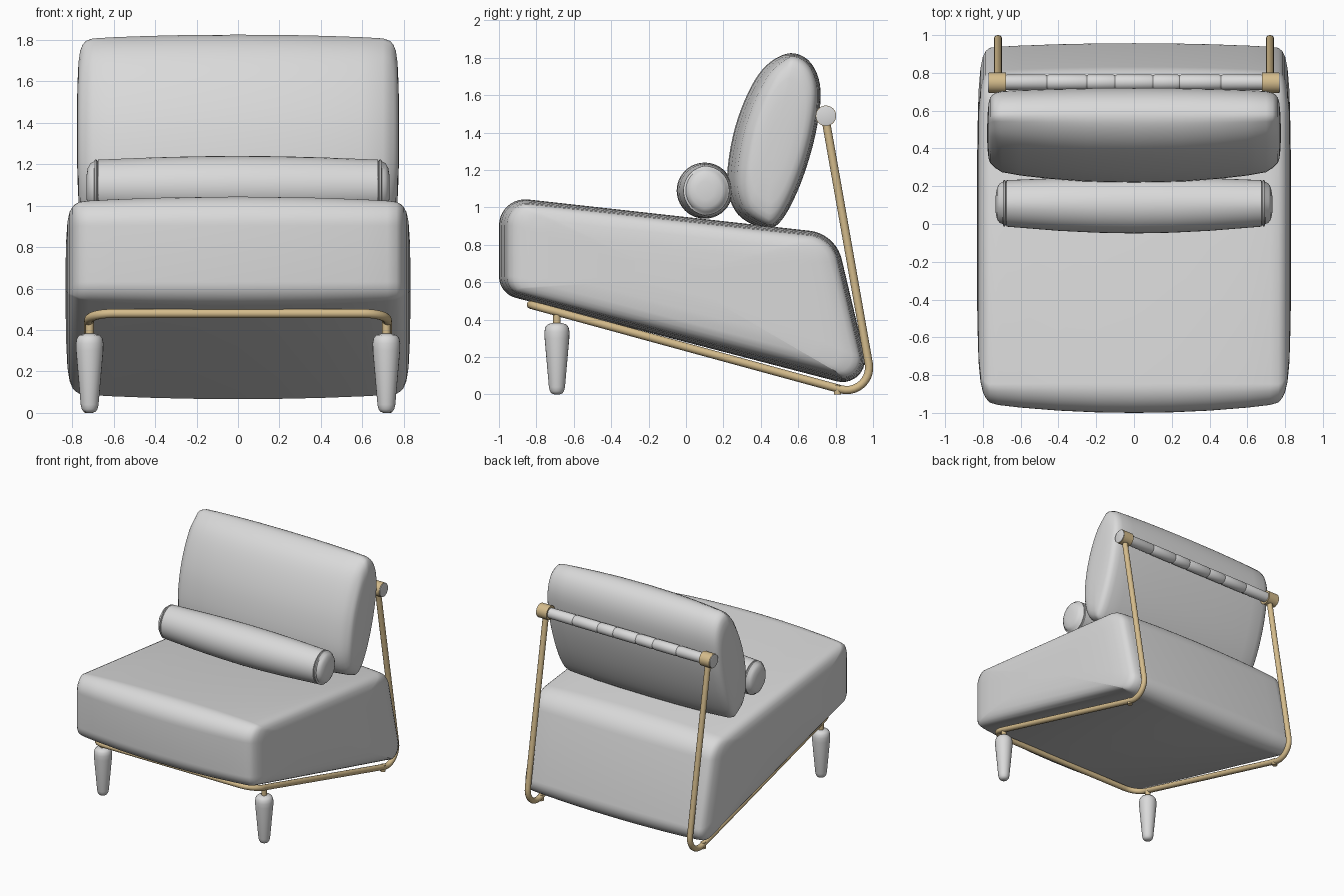
import bpy, bmesh, math
from mathutils import Vector, Matrix

if "Cube" in bpy.data.objects:
    bpy.data.objects.remove(bpy.data.objects["Cube"])


def material(name, rgb):
    m = bpy.data.materials.new(name)
    m.diffuse_color = (*rgb, 1)
    m.use_nodes = True
    m.node_tree.nodes["Principled BSDF"].inputs["Base Color"].default_value = m.diffuse_color
    return m


FABRIC = material("light_grey", (0.70, 0.70, 0.70))
BRASS = material("brass", (0.66, 0.50, 0.26))


def finish(ob, mat, angle=40):
    ob.data.materials.append(mat)
    bpy.ops.object.select_all(action='DESELECT')
    ob.select_set(True)
    bpy.context.view_layer.objects.active = ob
    bpy.ops.object.shade_smooth_by_angle(angle=math.radians(angle))


def mesh_object(name, rings, mat, matrix=None, angle=40):
    """Skin a row of closed rings and cap both ends."""
    bm = bmesh.new()
    loops = [[bm.verts.new(p) for p in ring] for ring in rings]
    n = len(loops[0])
    for a, b in zip(loops, loops[1:]):
        for i in range(n):
            j = (i + 1) % n
            bm.faces.new((a[i], a[j], b[j], b[i]))
    bm.faces.new(loops[0])
    bm.faces.new(loops[-1])
    bmesh.ops.recalc_face_normals(bm, faces=bm.faces)
    if matrix:
        bm.transform(matrix)
    me = bpy.data.meshes.new(name)
    bm.to_mesh(me)
    bm.free()
    ob = bpy.data.objects.new(name, me)
    bpy.context.collection.objects.link(ob)
    finish(ob, mat, angle)
    return ob


def fillet(points, radii, closed, steps=10):
    """Round the corners of a path."""
    pts = [Vector(p) for p in points]
    out = []
    for i, (p, r) in enumerate(zip(pts, radii)):
        if r == 0 or (not closed and i in (0, len(pts) - 1)):
            out.append(p)
            continue
        d1 = (pts[i - 1] - p).normalized()
        d2 = (pts[(i + 1) % len(pts)] - p).normalized()
        h = d1.angle(d2) / 2
        c = p + (d1 + d2).normalized() * (r / math.sin(h))
        a = (p + d1 * (r / math.tan(h)) - c).normalized()
        b = (p + d2 * (r / math.tan(h)) - c).normalized()
        out += [c + a.slerp(b, k / steps) * r for k in range(steps + 1)]
    return out


def smooth_loop(points, steps=5):
    """Closed Catmull-Rom curve through (y, z) points."""
    p = [Vector((0, y, z)) for y, z in points]
    n, out = len(p), []
    for i in range(n):
        a, b, c, d = p[i - 1], p[i], p[(i + 1) % n], p[(i + 2) % n]
        for k in range(steps):
            t = k / steps
            out.append(0.5 * (2 * b + (c - a) * t + (2 * a - 5 * b + 4 * c - d) * t * t
                              + (3 * b - a - 3 * c + d) * t ** 3))
    return out


def cushion(name, profile, stations, front=1.0, rest=0.45):
    """Side profile swept along x; stations are (x, inset, scale), mirrored."""
    n = len(profile)
    centre = sum(profile, Vector()) / n
    area = sum(profile[i - 1].y * profile[i].z - profile[i].y * profile[i - 1].z for i in range(n))
    sign = 1 if area > 0 else -1
    normals = []
    for i in range(n):
        t = (profile[(i + 1) % n] - profile[i - 1]).normalized()
        normals.append(Vector((0, t.z, -t.y)) * sign)
    full = [(-x, i, s) for x, i, s in reversed(stations) if x > 0] + stations
    rings = []
    for x, inset, s in full:
        ring = []
        for p, nm in zip(profile, normals):
            w = rest + (front - rest) * max(0, -nm.y)
            q = centre + (p - nm * inset * w - centre) * s
            ring.append(Vector((x, q.y, q.z)))
        rings.append(ring)
    return mesh_object(name, rings, FABRIC)


def lathe(name, profile, loc, mat, along_x=False, sides=24, angle=40):
    """Turned part from (radius, height) pairs."""
    rings = [[Vector((r * math.cos(2 * math.pi * k / sides), r * math.sin(2 * math.pi * k / sides), h))
              for k in range(sides)] for r, h in profile]
    m = Matrix.Translation(loc)
    if along_x:
        m = m @ Matrix.Rotation(math.pi / 2, 4, 'Y')
    return mesh_object(name, rings, mat, m, angle)


def tube(name, path, radius, mat):
    cu = bpy.data.curves.new(name, 'CURVE')
    cu.dimensions = '3D'
    cu.bevel_depth = radius
    cu.bevel_resolution = 4
    cu.use_fill_caps = True
    sp = cu.splines.new('POLY')
    sp.points.add(len(path) - 1)
    for q, p in zip(sp.points, path):
        q.co = (*p, 1)
    ob = bpy.data.objects.new(name, cu)
    bpy.context.collection.objects.link(ob)
    bpy.ops.object.select_all(action='DESELECT')
    ob.select_set(True)
    bpy.context.view_layer.objects.active = ob
    bpy.ops.object.convert(target='MESH')
    finish(bpy.context.view_layer.objects.active, mat)


# Wedge-shaped seat with domed side panels
seat_profile = fillet([(0, -1.0, 0.54), (0, -1.0, 1.06), (0, 0.80, 0.86), (0, 1.0, 0.02)],
                      [0.12, 0.14, 0.20, 0.12], True)
cushion("seat", seat_profile,
        [(0, 0, 1), (0.2, 0.003, 1), (0.4, 0.012, 1), (0.6, 0.028, 1), (0.72, 0.042, 1),
         (0.765, 0.055, 1), (0.785, 0.07, 0.99), (0.80, 0.08, 0.965), (0.813, 0.08, 0.90),
         (0.823, 0.08, 0.78), (0.829, 0.08, 0.55), (0.832, 0.08, 0.25)])

# Leaning back cushion
back_profile = smooth_loop([(0.42, 0.89), (0.28, 0.96), (0.22, 1.12), (0.25, 1.38), (0.33, 1.61),
                            (0.43, 1.76), (0.56, 1.825), (0.67, 1.77), (0.72, 1.62), (0.69, 1.38),
                            (0.61, 1.12), (0.51, 0.93)])
cushion("back_cushion", back_profile,
        [(0, 0, 1), (0.25, 0.005, 1), (0.45, 0.02, 1), (0.6, 0.037, 1), (0.70, 0.055, 1),
         (0.735, 0.075, 0.985), (0.75, 0.085, 0.95), (0.762, 0.085, 0.88), (0.77, 0.085, 0.75),
         (0.775, 0.085, 0.5), (0.777, 0.085, 0.25)], 1.0, 0.3)

# Bolster with piped rims and domed ends
bolster_profile = [Vector((0, 0.10 + 0.15 * math.cos(a), 1.09 + 0.15 * math.sin(a)))
                   for a in (2 * math.pi * k / 40 for k in range(40))]
cushion("bolster", bolster_profile,
        [(0, 0, 1), (0.2, 0.004, 1), (0.4, 0.014, 1), (0.6, 0.03, 1), (0.675, 0.036, 1),
         (0.678, 0.046, 0.98), (0.683, 0.036, 1), (0.69, 0.036, 1), (0.695, 0.046, 0.97),
         (0.712, 0.046, 0.90), (0.725, 0.046, 0.72), (0.732, 0.046, 0.4)], 1.0, 0.5)

# One bent tube: up the back, under the seat and around the front
X = 0.72
half = [(X, 0.745, 1.48), (X, 1.01, -0.022), (X, -0.83, 0.48)]
path = half + [(-x, y, z) for x, y, z in reversed(half)]
tube("frame", fillet(path, [0, 0.12, 0.12, 0.12, 0.12, 0], False), 0.022, BRASS)

# Padded roll on the back rail, with shallow creases
roll = [(0.040, -0.69)]
for x in (-0.46, -0.25, -0.10, 0.10, 0.24, 0.46):
    roll += [(0.042, x - 0.012), (0.037, x), (0.042, x + 0.012)]
roll.append((0.040, 0.69))
lathe("back_roll", roll, (0, 0.75, 1.49), FABRIC, True)

for side, s in (("left", -1), ("right", 1)):
    # Rail end sleeves and discs
    lathe(side + "_rail_sleeve", [(0.055, -0.045), (0.055, 0.045)], (s * 0.722, 0.748, 1.49), BRASS, True)
    lathe(side + "_rail_disc", [(0.046, -0.006), (0.052, -0.004), (0.052, 0.004), (0.046, 0.006)],
          (s * 0.768, 0.748, 1.49), FABRIC, True)
    # Tapered front leg, its pin and the rear foot
    lathe(side + "_front_leg",
          [(0.012, 0), (0.028, 0.005), (0.038, 0.018), (0.043, 0.04), (0.066, 0.30), (0.067, 0.335),
           (0.062, 0.36), (0.05, 0.375), (0.025, 0.382)], (s * 0.716, -0.69, 0), FABRIC, angle=60)
    lathe(side + "_leg_pin", [(0.02, 0.37), (0.02, 0.445)], (s * 0.716, -0.69, 0), BRASS)
    lathe(side + "_rear_foot", [(0.02, 0), (0.02, 0.05)], (s * X, 0.81, 0), BRASS)
